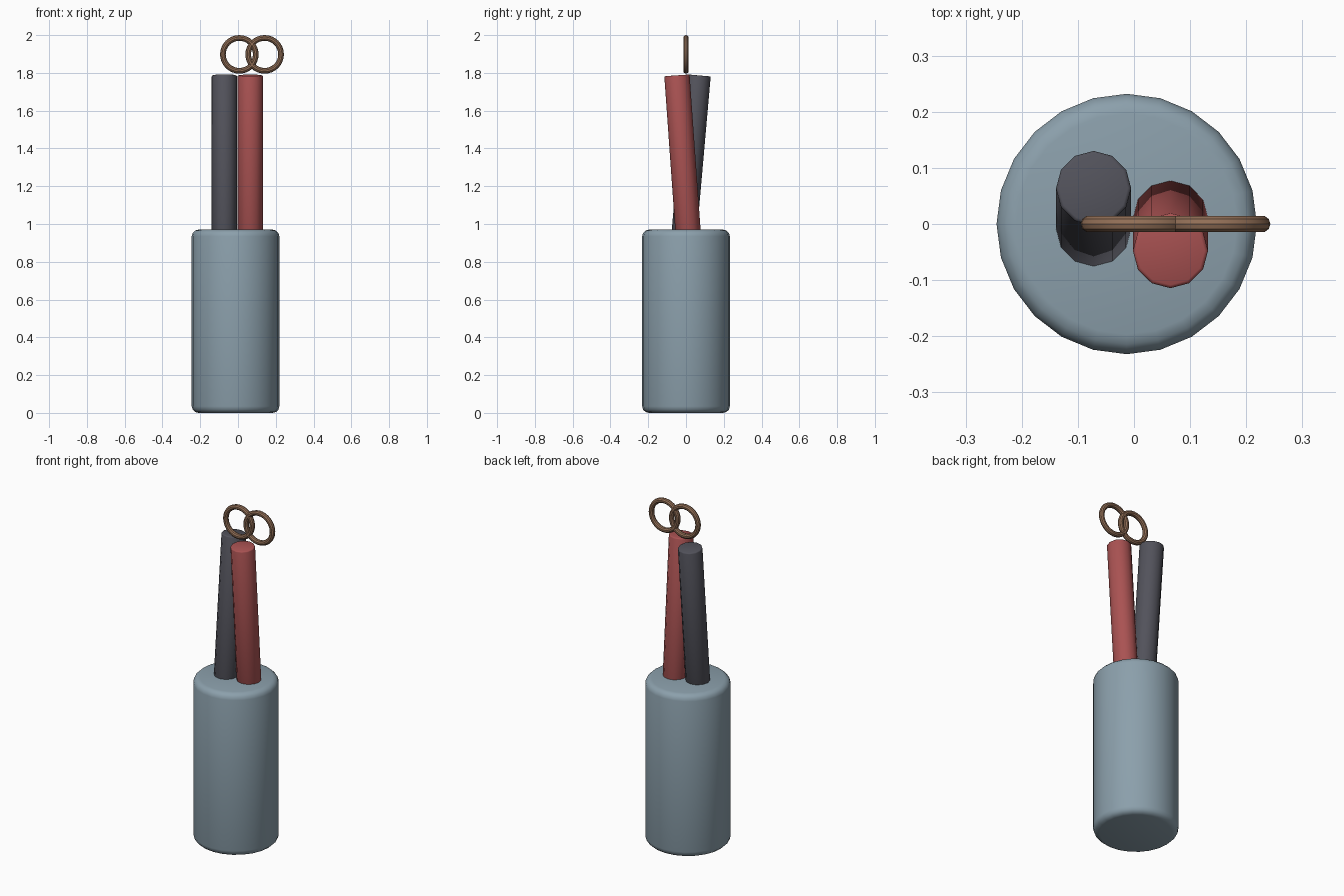
import bpy, math

if "Cube" in bpy.data.objects:
    bpy.data.objects.remove(bpy.data.objects["Cube"])


def material(name, rgb):
    m = bpy.data.materials.new(name)
    m.diffuse_color = (*rgb, 1)
    m.use_nodes = True
    m.node_tree.nodes["Principled BSDF"].inputs["Base Color"].default_value = m.diffuse_color
    return m


BLUE = material("grey blue", (0.26, 0.35, 0.41))
RED = material("dull red", (0.40, 0.085, 0.085))
DARK = material("charcoal", (0.085, 0.085, 0.105))
COPPER = material("copper", (0.29, 0.16, 0.095))


def finish(name, mat, bevel=0, segments=3):
    ob = bpy.context.object
    ob.name = name
    ob.data.materials.append(mat)
    if bevel:
        mod = ob.modifiers.new("rounded edges", 'BEVEL')
        mod.width, mod.segments = bevel, segments
        mod.limit_method, mod.angle_limit = 'ANGLE', math.radians(40)
        bpy.ops.object.shade_smooth()
    else:
        bpy.ops.object.shade_smooth_by_angle(angle=math.radians(35))
    return ob


# Rounded cylindrical body
bpy.ops.mesh.primitive_cylinder_add(vertices=24, radius=0.232, depth=0.97,
                                    location=(-0.013, 0, 0.485))
finish("body", BLUE, 0.035)


# Leaning rod, given by its axis at the body top and its tip
def rod(name, mat, x, y_base, y_tip):
    z_base, z_tip = 0.97, 1.787
    slope = (y_tip - y_base) / (z_tip - z_base)
    z0 = 0.92
    y0 = y_base - slope * (z_base - z0)
    length = math.hypot(z_tip - z0, y_tip - y0)
    bpy.ops.mesh.primitive_cylinder_add(
        vertices=12, radius=0.067, depth=length,
        location=(x, (y0 + y_tip) / 2, (z0 + z_tip) / 2),
        rotation=(-math.atan(slope), 0, 0))
    finish(name, mat, 0.006, 2)


rod("dark_rod", DARK, -0.072, -0.008, 0.064)
rod("red_rod", RED, 0.065, 0.010, -0.048)

# Two overlapping rings above the rods
for name, x in (("left_ring", 0.007), ("right_ring", 0.141)):
    bpy.ops.mesh.primitive_torus_add(major_radius=0.087, minor_radius=0.015,
                                     major_segments=32, minor_segments=10,
                                     location=(x, 0, 1.898),
                                     rotation=(math.pi / 2, 0, 0))
    finish(name, COPPER).data.shade_smooth()
